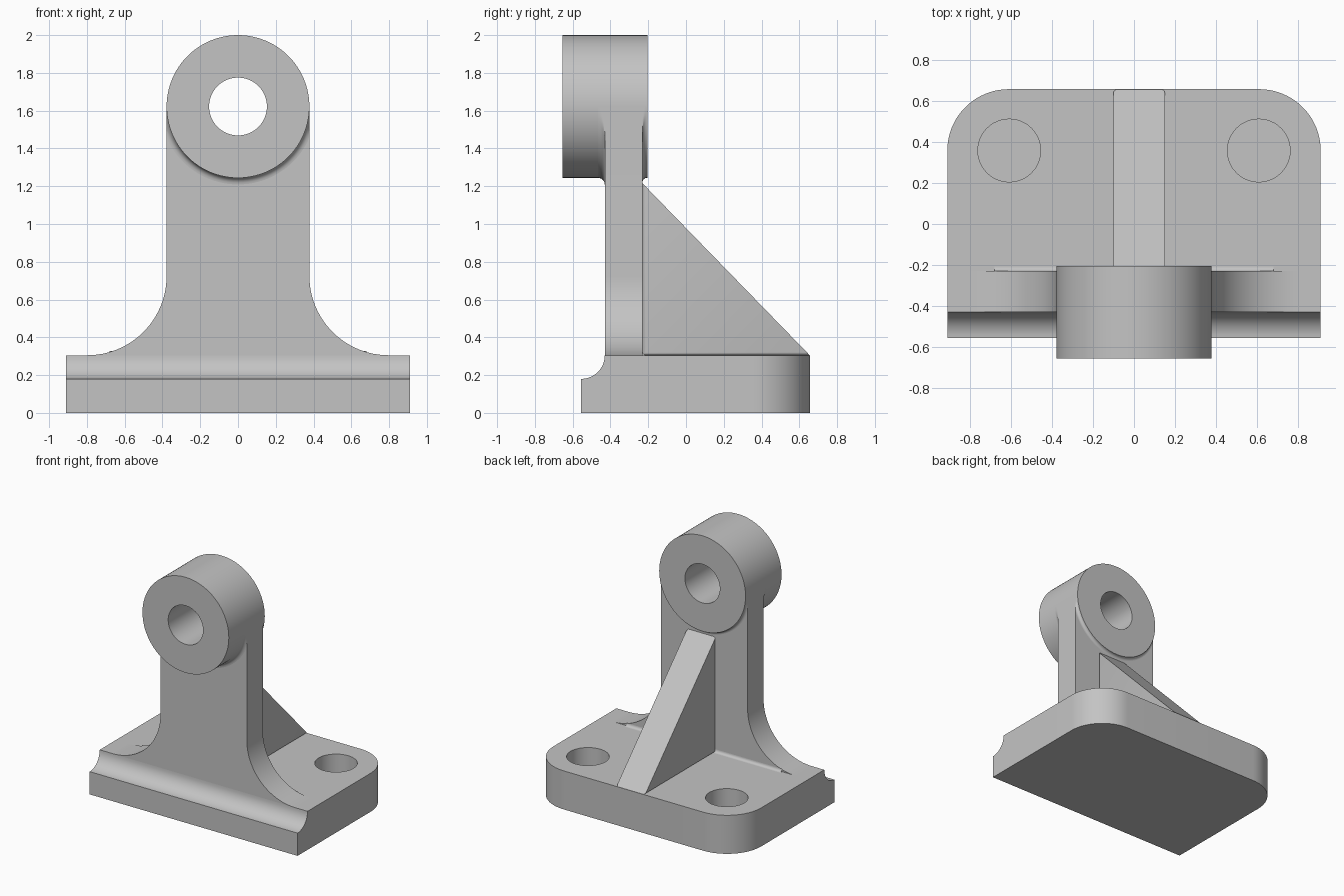
import bpy, bmesh, math
from mathutils import Vector

cube = bpy.data.objects.get("Cube")
if cube:
    bpy.data.objects.remove(cube, do_unlink=True)

grey = bpy.data.materials.new("light_grey")
grey.use_nodes = True
COLOUR = (0.55, 0.55, 0.55, 1)
grey.diffuse_color = COLOUR
grey.node_tree.nodes["Principled BSDF"].inputs["Base Color"].default_value = COLOUR

BOSS_Z, BOSS_R, BORE_R = 1.622, 0.378, 0.153
FRONT, BACK = -0.43, -0.23          # faces of the upright
BASE_TOP = 0.305


def arc(cx, cy, r, a0, a1, n):
    """Points on an arc, angles in degrees."""
    return [(cx + r * math.cos(math.radians(a0 + (a1 - a0) * i / n)),
             cy + r * math.sin(math.radians(a0 + (a1 - a0) * i / n)))
            for i in range(n + 1)]


def prism(points, axis, lo, hi):
    """Extrude a (y, z) profile along x, or an (x, z) or (x, y) one along y or z."""
    bm = bmesh.new()

    def place(p, t):
        return {"x": (t, p[0], p[1]), "y": (p[0], t, p[1]), "z": (p[0], p[1], t)}[axis]
    ends = [[bm.verts.new(place(p, t)) for p in points] for t in (lo, hi)]
    n = len(points)
    for ring in ends:
        bm.faces.new(ring)
    for i in range(n):
        j = (i + 1) % n
        bm.faces.new((ends[0][i], ends[0][j], ends[1][j], ends[1][i]))
    bmesh.ops.recalc_face_normals(bm, faces=bm.faces)
    return bm


def finish(bm, name):
    mesh = bpy.data.meshes.new(name)
    bmesh.ops.recalc_face_normals(bm, faces=bm.faces)
    bm.to_mesh(mesh)
    bm.free()
    mesh.materials.append(grey)
    obj = bpy.data.objects.new(name, mesh)
    bpy.context.collection.objects.link(obj)
    return obj


def activate(obj):
    bpy.ops.object.select_all(action="DESELECT")
    obj.select_set(True)
    bpy.context.view_layer.objects.active = obj


def smooth(obj):
    activate(obj)
    bpy.ops.object.shade_smooth_by_angle(angle=math.radians(30))


# Base: side profile with a concave front step, rounded back corners
profile = [(-0.555, 0), (0.657, 0), (0.657, BASE_TOP)]
profile += arc(-0.555, BASE_TOP, 0.125, 0, -90, 12)
bm = prism(profile, "x", -0.91, 0.91)
corners = [e for e in bm.edges if all(v.co.y > 0.6 for v in e.verts)
           and abs(e.verts[0].co.z - e.verts[1].co.z) > 0.1]
bmesh.ops.bevel(bm, geom=corners, offset=0.30, segments=20, profile=0.5,
                affect="EDGES", clamp_overlap=False)
base = finish(bm, "base")

# Blind bolt holes in the base
for side in (-1, 1):
    cutter = finish(prism(arc(side * 0.608, 0.358, BORE_R, 0, 352.5, 47), "z", 0.02, 0.5),
                    "hole_cutter")
    cutter.hide_render = True
    mod = base.modifiers.new("bolt_hole", "BOOLEAN")
    mod.operation, mod.solver, mod.object = "DIFFERENCE", "EXACT", cutter
    activate(base)
    bpy.ops.object.modifier_apply(modifier=mod.name)
    bpy.data.objects.remove(cutter, do_unlink=True)
smooth(base)

# Upright: flared foot, straight sides, top cut to sit under the boss
FLARE = 0.42
right = [(0.798, 0.25)] + arc(BOSS_R + FLARE, BASE_TOP + FLARE, FLARE, 270, 180, 24)
right.append((BOSS_R, BOSS_Z))
left = [(-x, z) for x, z in reversed(right)]
saddle = arc(0, BOSS_Z, BOSS_R - 0.02, 0, -180, 40)
smooth(finish(prism(right + saddle + left, "y", FRONT, BACK), "upright"))

# Boss: a thick tube along y
N = 96
section = [(BOSS_R, -0.655), (BOSS_R, -0.205), (BORE_R, -0.205), (BORE_R, -0.655)]
bm = bmesh.new()
rings = [[bm.verts.new((r * math.cos(2 * math.pi * i / N), y,
                        BOSS_Z + r * math.sin(2 * math.pi * i / N))) for i in range(N)]
         for r, y in section]
for k in range(4):
    a, b = rings[k], rings[(k + 1) % 4]
    for i in range(N):
        j = (i + 1) % N
        bm.faces.new((a[i], a[j], b[j], b[i]))
smooth(finish(bm, "boss"))


# Concave fillets where the boss meets the upright, trimmed at its sides
def boss_fillet(name, face_y, direction, radius):
    curve = arc(BOSS_R + radius, radius, radius, 270, 180, 6)
    bm = bmesh.new()
    rows = []
    for i in range(49):
        a = math.pi + math.pi * i / 48
        rows.append([bm.verts.new((max(-BOSS_R, min(BOSS_R, r * math.cos(a))),
                                   face_y + direction * h,
                                   BOSS_Z + r * math.sin(a))) for r, h in curve])
    for p, q in zip(rows, rows[1:]):
        for k in range(len(curve) - 1):
            bm.faces.new((p[k], p[k + 1], q[k + 1], q[k]))
    obj = finish(bm, name)
    # Face outward, away from the boss axis
    mid = obj.data.polygons[len(obj.data.polygons) // 2]
    if mid.normal.dot(Vector((0, direction, -1))) < 0:
        obj.data.flip_normals()
    smooth(obj)


boss_fillet("boss_front_fillet", FRONT, -1, 0.035)
boss_fillet("boss_back_fillet", BACK, 1, 0.022)

# Sloping rib behind the upright, edges against base and upright eased
rib_profile = [(BACK, BASE_TOP), (0.655, BASE_TOP), (BACK, 1.215)]
bm = prism(rib_profile, "x", -0.10, 0.15)
eased = [e for e in bm.edges if abs(e.verts[0].co.x - e.verts[1].co.x) < 0.01
         and (all(abs(v.co.z - BASE_TOP) < 0.001 for v in e.verts)
              or all(abs(v.co.y - BACK) < 0.001 for v in e.verts))]
bmesh.ops.bevel(bm, geom=eased, offset=0.016, segments=4, profile=0.5, affect="EDGES")
smooth(finish(bm, "rib"))

# Small concave fillet between the back of the upright and the base
F = 0.022
strip = [(BACK, BASE_TOP)] + arc(BACK + F, BASE_TOP + F, F, 270, 180, 6)
smooth(finish(prism(strip, "x", -0.68, 0.68), "foot_fillet"))
